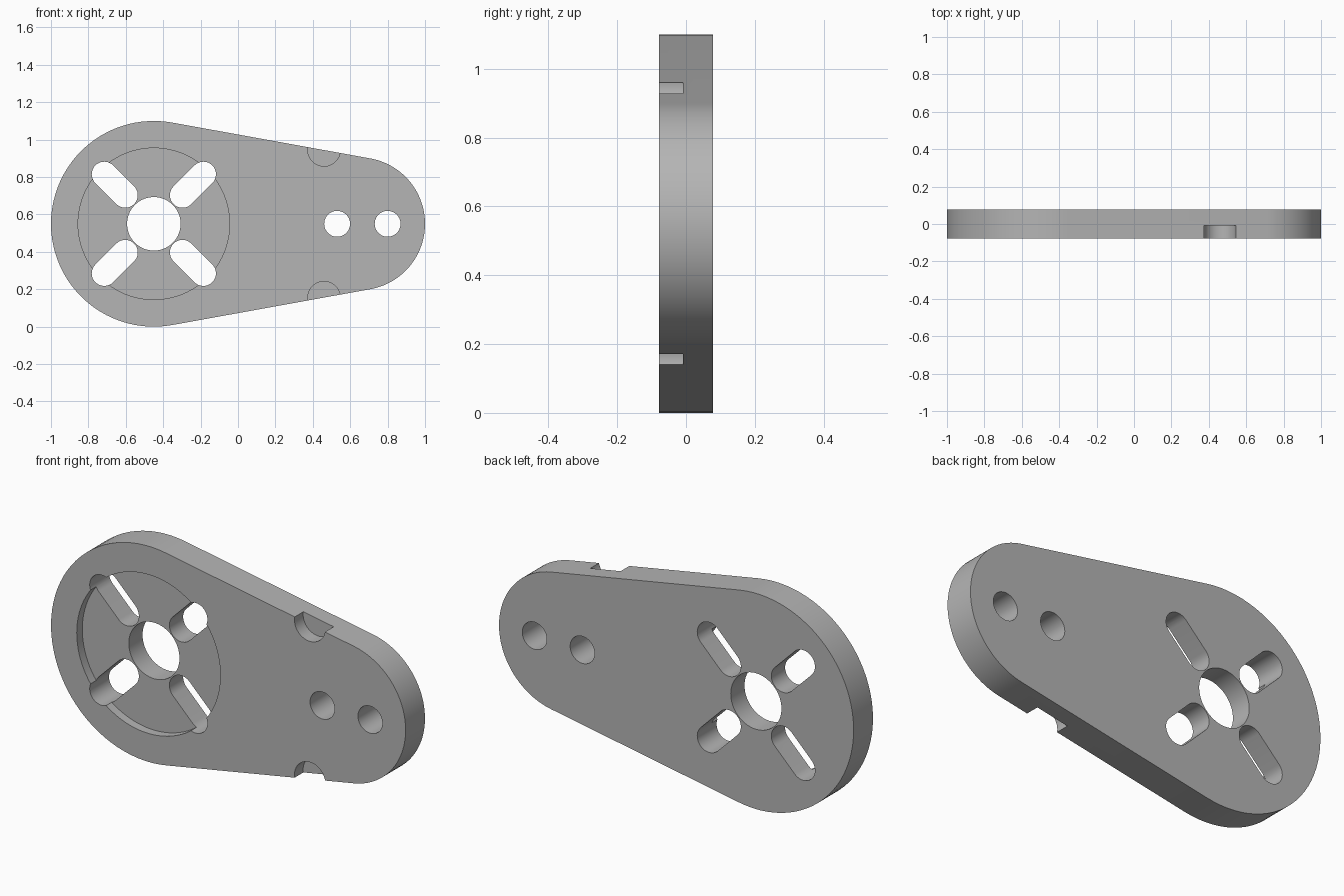
import bpy, bmesh
from math import asin, cos, sin, pi, hypot, atan2, radians

if "Cube" in bpy.data.objects:
    bpy.data.objects.remove(bpy.data.objects["Cube"])

HALF = 0.078           # half thickness of the plate
HUB = (-0.45, 0.55)    # centre of the large end
TIP = (0.645, 0.55)    # centre of the small end

grey = bpy.data.materials.new("plain grey")
grey.use_nodes = True
grey.diffuse_color = (0.46, 0.46, 0.46, 1)
grey.node_tree.nodes["Principled BSDF"].inputs["Base Color"].default_value = grey.diffuse_color


def circle(c, r, n=96):
    return [(c[0] + r * cos(2 * pi * i / n), c[1] + r * sin(2 * pi * i / n)) for i in range(n)]


def capsule(a, ra, b, rb, n=48):
    """Outline of two circles joined by their outer tangents."""
    dx, dz = b[0] - a[0], b[1] - a[1]
    turn = atan2(dz, dx)
    tangent = pi / 2 - asin((ra - rb) / hypot(dx, dz))
    points = []
    for c, r, start, end in ((b, rb, -tangent, tangent), (a, ra, tangent, 2 * pi - tangent)):
        for i in range(n + 1):
            t = turn + start + (end - start) * i / n
            points.append((c[0] + r * cos(t), c[1] + r * sin(t)))
    return points


def prism(name, outline, y0, y1):
    """Extrude an outline in the xz plane from y0 to y1."""
    bm = bmesh.new()
    face = bm.faces.new([bm.verts.new((x, y0, z)) for x, z in outline])
    moved = bmesh.ops.extrude_face_region(bm, geom=[face])["geom"]
    for v in moved:
        if isinstance(v, bmesh.types.BMVert):
            v.co.y = y1
    bmesh.ops.recalc_face_normals(bm, faces=bm.faces)
    mesh = bpy.data.meshes.new(name)
    bm.to_mesh(mesh)
    bm.free()
    mesh.materials.append(grey)
    obj = bpy.data.objects.new(name, mesh)
    bpy.context.collection.objects.link(obj)
    return obj


plate = prism("arm_plate", capsule(HUB, 0.55, TIP, 0.355), -HALF, HALF)
bpy.ops.object.select_all(action="DESELECT")
bpy.context.view_layer.objects.active = plate
plate.select_set(True)


def cut(outline, depth=None):
    """Cut from the front to a depth, or right through."""
    end = HALF + 0.1 if depth is None else -HALF + depth
    cutter = prism("cutter", outline, -HALF - 0.1, end)
    cutter.hide_render = True
    mod = plate.modifiers.new("cut", "BOOLEAN")
    mod.operation = "DIFFERENCE"
    mod.solver = "EXACT"
    mod.object = cutter
    bpy.ops.object.modifier_apply(modifier=mod.name)
    bpy.data.objects.remove(cutter)


# Round recess in the front of the hub
cut(circle(HUB, 0.405), 0.045)

# Hub bore and the two bolt holes
cut(circle(HUB, 0.143))
for x in (0.53, 0.80):
    cut(circle((x, HUB[1]), 0.069, 64))

# Four diagonal slots around the bore
for sx in (-1, 1):
    for sz in (-1, 1):
        inner = (HUB[0] + sx * 0.153, HUB[1] + sz * 0.153)
        outer = (HUB[0] + sx * 0.265, HUB[1] + sz * 0.265)
        cut(capsule(inner, 0.067, outer, 0.067, 24))

# Half-round notches in the front of both sloping edges
for s in (-1, 1):
    cut(circle((0.46, HUB[1] + s * 0.395), 0.087, 64), 0.07)

bpy.ops.object.shade_smooth_by_angle(angle=radians(30))
